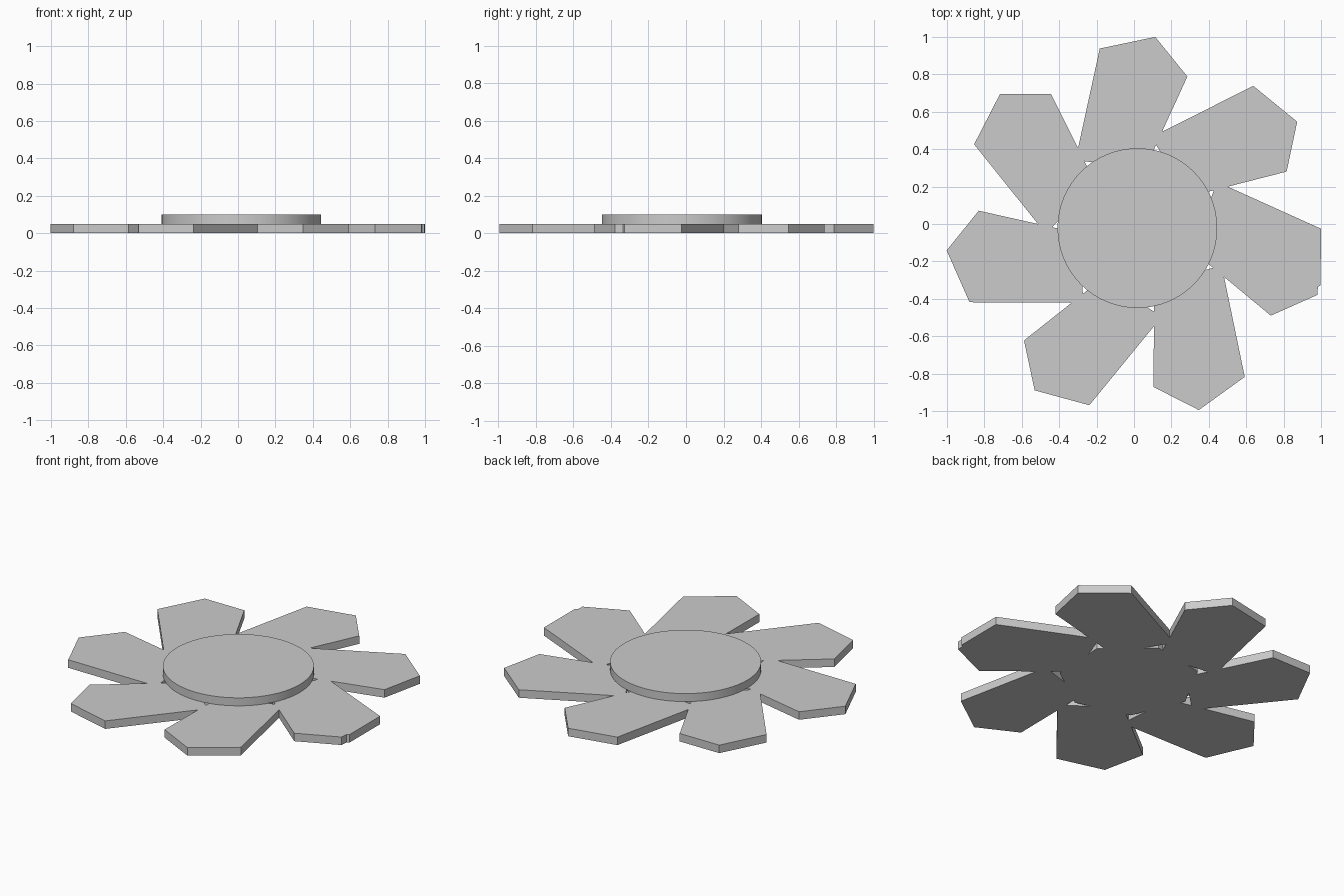
import bpy, bmesh, math
from mathutils import Matrix, Vector

cube = bpy.data.objects.get("Cube")
if cube:
    bpy.data.objects.remove(cube, do_unlink=True)

CENTRE = Vector((0.018, -0.022, 0))
THICK = 0.05

grey = bpy.data.materials.new("plain_grey")
grey.use_nodes = True
colour = (0.6, 0.6, 0.6, 1)
grey.diffuse_color = colour
grey.node_tree.nodes["Principled BSDF"].inputs["Base Color"].default_value = colour


def slab(name, outline, bottom, top, turn=0):
    """Extrude a flat outline, turned about the flower centre."""
    bm = bmesh.new()
    face = bm.faces.new([bm.verts.new((x, y, bottom)) for x, y in outline])
    side = bmesh.ops.extrude_face_region(bm, geom=[face])
    verts = [g for g in side["geom"] if isinstance(g, bmesh.types.BMVert)]
    bmesh.ops.translate(bm, verts=verts, vec=(0, 0, top - bottom))
    bmesh.ops.recalc_face_normals(bm, faces=bm.faces)
    bm.transform(Matrix.Translation(CENTRE) @ Matrix.Rotation(math.radians(turn), 4, "Z"))
    mesh = bpy.data.meshes.new(name)
    bm.to_mesh(mesh)
    bm.free()
    mesh.materials.append(grey)
    obj = bpy.data.objects.new(name, mesh)
    bpy.context.collection.objects.link(obj)
    return obj


def ring(sides, radius, start=0):
    angles = [math.radians(start) + math.tau * i / sides for i in range(sides)]
    return [(radius * math.cos(a), radius * math.sin(a)) for a in angles]


# Petals: steps of 51 degrees, the eighth nearly covers the first
petal = [(0.425, 0.248), (0.30, -0.105), (0.737, -0.43), (0.98, -0.306), (0.981, -0.003)]
for i in range(8):
    slab(f"petal_{i + 1}", petal, 0, THICK, 51 * i)

# Seven-sided hub between the petal bases
slab("hub", ring(7, 0.4, 23), 0, THICK)

# Raised round centre
disc = slab("centre_disc", ring(64, 0.427), THICK, 2 * THICK)
bpy.ops.object.select_all(action="DESELECT")
disc.select_set(True)
bpy.context.view_layer.objects.active = disc
bpy.ops.object.shade_smooth_by_angle(angle=math.radians(30))
